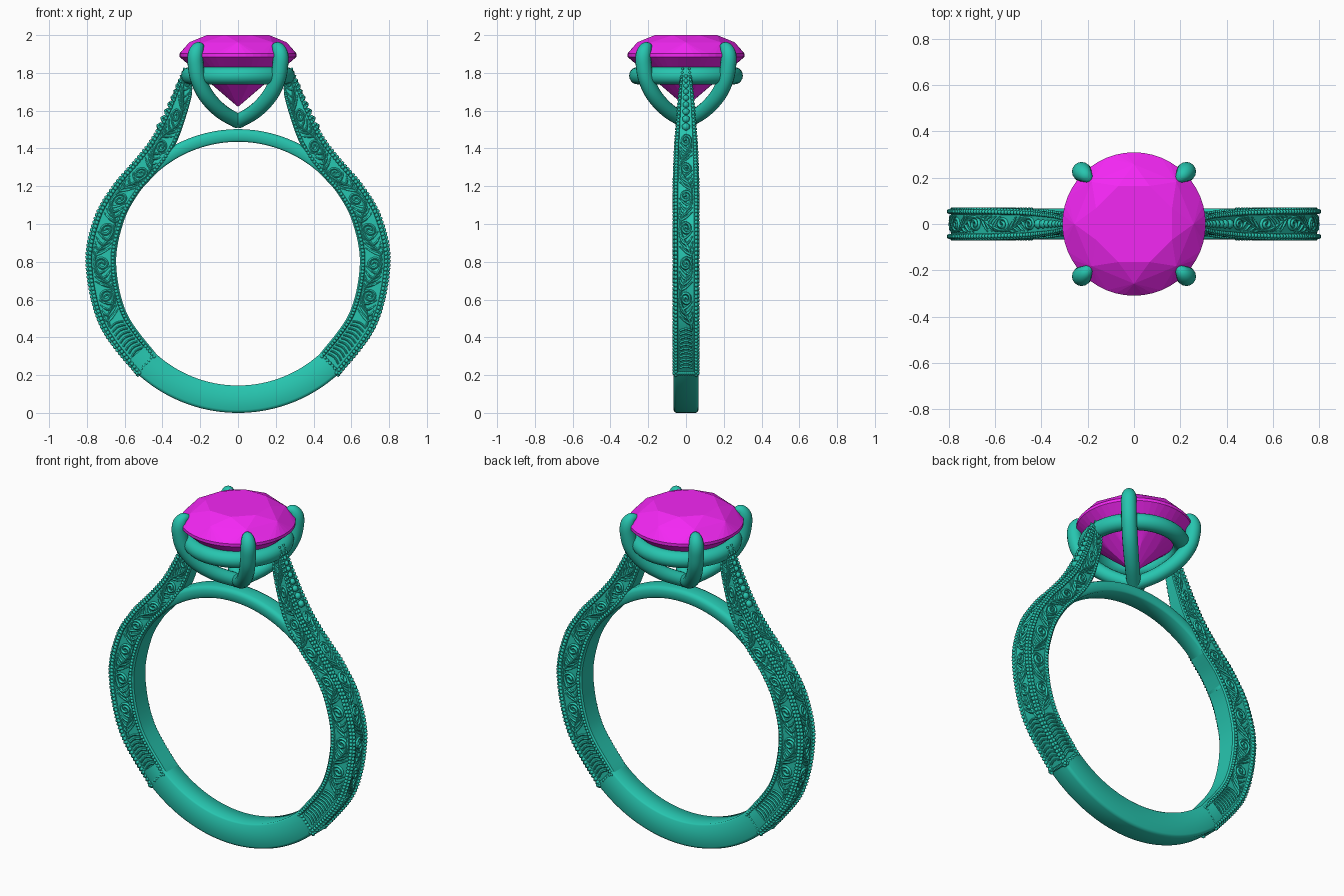
import bpy, bmesh, math
from mathutils import Vector as V, Matrix
from math import sin, cos, pi, radians

if "Cube" in bpy.data.objects:
    bpy.data.objects.remove(bpy.data.objects["Cube"])


def material(name, col):
    m = bpy.data.materials.new(name)
    m.diffuse_color = col
    m.use_nodes = True
    m.node_tree.nodes["Principled BSDF"].inputs["Base Color"].default_value = m.diffuse_color
    return m


METAL = material("teal_metal", (0.02, 0.56, 0.43, 1))
GEM = material("magenta_gem", (0.9, 0.02, 0.9, 1))
C = V((0, 0, 0.79))          # centre of the finger hole
R = 0.645                    # inner radius


def finish(name, bm, mat=METAL, angle=40, mirror=None):
    bmesh.ops.recalc_face_normals(bm, faces=bm.faces)
    me = bpy.data.meshes.new(name)
    bm.to_mesh(me)
    bm.free()
    ob = bpy.data.objects.new(name, me)
    bpy.context.collection.objects.link(ob)
    me.materials.append(mat)
    if angle:
        bpy.ops.object.select_all(action='DESELECT')
        ob.select_set(True)
        bpy.context.view_layer.objects.active = ob
        bpy.ops.object.shade_smooth_by_angle(angle=radians(angle))
    if mirror:
        mod = ob.modifiers.new("mirror", 'MIRROR')
        mod.use_axis = mirror
        mod.use_mirror_merge = False
    return ob


def loft(bm, rings, closed=False):
    vs = [[bm.verts.new(p) for p in r] for r in rings]
    n = len(rings[0])
    for a, b in zip(vs, vs[1:] + vs[:1] if closed else vs[1:]):
        for i in range(n):
            bm.faces.new((a[i], a[(i + 1) % n], b[(i + 1) % n], b[i]))
    if not closed:
        bm.faces.new(vs[0])
        bm.faces.new(vs[-1])


def tube(bm, pts, radii, sides=6, side=None):
    rings = []
    for i, p in enumerate(pts):
        t = (pts[min(i + 1, len(pts) - 1)] - pts[max(i - 1, 0)]).normalized()
        n = (side - t * side.dot(t)).normalized()
        b = t.cross(n)
        rings.append([p + (n * cos(a) + b * sin(a)) * radii[i]
                      for a in (2 * pi * k / sides for k in range(sides))])
    loft(bm, rings)


def smooth_path(pts, sub):
    """Catmull-Rom through equal-length tuples."""
    out = []
    for i in range(len(pts) - 1):
        a, b, c, d = (pts[max(0, min(len(pts) - 1, i + k))] for k in (-1, 0, 1, 2))
        for k in range(sub):
            t = k / sub
            out.append(tuple(0.5 * (2 * q + (r - p) * t + (2 * p - 5 * q + 4 * r - s) * t * t
                                    + (3 * q - p - 3 * r + s) * t ** 3)
                             for p, q, r, s in zip(a, b, c, d)))
    return out + [tuple(pts[-1])]


def arc_band(name, a0, a1, r0, r1, h, bev):
    # band around the finger hole with rounded outer edges
    sec = [(r0, h - .008), (r0 + .008, h), (r1 - bev, h), (r1 - bev * .3, h - bev * .3), (r1, h - bev)]
    sec += [(r, -y) for r, y in reversed(sec)]
    bm = bmesh.new()
    N = 64
    loft(bm, [[C + V((r * cos(a), y, r * sin(a))) for r, y in sec]
              for a in (radians(a0 + (a1 - a0) * i / N) for i in range(N + 1))])
    finish(name, bm, angle=50)


arc_band("plain_lower_shank", -138.5, -41.5 - 6, R, 0.79, .066, .016)
arc_band("bridge", 28, 152, R, 0.712, .055, .022)

# Engraved shoulder stations: inner x,z, outer x,z, half width
stations = [(.432, .311, .530, .203, .062), (.589, .528, .725, .465, .062), (.645, .79, .797, .79, .062),
            (.606, 1.01, .753, 1.03, .062), (.528, 1.16, .655, 1.20, .061), (.44, 1.262, .553, 1.32, .058),
            (.365, 1.36, .465, 1.43, .054), (.315, 1.455, .405, 1.535, .047), (.275, 1.57, .352, 1.65, .039),
            (.245, 1.68, .313, 1.75, .029), (.243, 1.75, .285, 1.82, .02)]
dense = smooth_path(stations, 16)
length = [0]
for p, q in zip(dense, dense[1:]):
    length.append(length[-1] + math.hypot(q[2] - p[2], q[3] - p[3]))
L = length[-1]


def station(s):
    """Inner point, outer point, direction, thickness, half width at length s."""
    s = max(0, min(L, s))
    i = max(k for k in range(len(dense) - 1) if length[k] <= s)
    f = (s - length[i]) / (length[i + 1] - length[i])
    x = [p + (q - p) * f for p, q in zip(dense[i], dense[i + 1])]
    a, b = V((x[0], 0, x[1])), V((x[2], 0, x[3]))
    return a, b, (b - a).normalized(), (b - a).length, x[4]


# Shoulder body with recessed panels
bm = bmesh.new()
rings = []
for i in range(101):
    a, b, d, w, h = station(L * i / 100)
    k, j = h / .062, w / .15
    e = .007 * k
    sec = [(0, h - .008 * k), (.008 * j, h), (.024 * j, h), (.028 * j, h - e), (w - .024 * j, h - e),
           (w - .02 * j, h), (w, h), (w, h - .015 * k), (w - e, h - .02 * k)]
    sec += [(u, -y) for u, y in reversed(sec)]
    rings.append([a + d * u + V((0, y, 0)) for u, y in sec])
loft(bm, rings)
finish("engraved_shoulders", bm, angle=35, mirror=(True, False, False))

# Milgrain bead rows along the panel edges
bm = bmesh.new()
n = int(L / .021)


def bead(p, r):
    bmesh.ops.create_icosphere(bm, subdivisions=1, radius=r, matrix=Matrix.Translation(p))


for i in range(n + 1):
    a, b, d, w, h = station(L * i / n)
    k, j = h / .062, w / .15
    r = .0055 + .0065 * k
    bead(b + d * .001 + V((0, -h + .008 * k, 0)), r)
    bead(b - d * .013 * j + V((0, -h, 0)), r)
    bead(a + d * .018 * j + V((0, -h, 0)), r * .9)
for i in range(7):            # beads across the lower end
    a, b, d, w, h = station(.008)
    bead(a.lerp(b, .1 + .8 * i / 6) + V((0, -h + .003, 0)), .011)
    bead(b + V((0, -h * i / 6, 0)), .011)
finish("milgrain_beads", bm, angle=80, mirror=(True, True, False))

# Graduated beads up the outer face, near the head
bm = bmesh.new()
s = L - .33
while s < L:
    a, b, d, w, h = station(s)
    bead(b - d * .004, h * .5)
    s += h * .95
finish("graduated_beads", bm, angle=80, mirror=(True, False, False))


def on_side(s, v):
    a, b, d, w, h = station(s)
    return (a + b) / 2 + d * v * w / .15 + V((0, -h + .006 * h / .062, 0))


def on_outer(s, v):
    a, b, d, w, h = station(s)
    return b - d * .005 + V((0, v * .8 * h / .062, 0))


def strokes(bm, place, line, r0, r1, side):
    N = len(line) - 1
    tube(bm, [place(*p) for p in line],
         [(r0 + (r1 - r0) * i / N) * (.55 + .45 * station(p[0])[4] / .062) for i, p in enumerate(line)], 6, side)


def scrollwork(bm, place, end, normal):
    # cross hatching in the lowest part
    for i in range(11):
        s = .04 + .025 * i
        strokes(bm, place, [(s + .012 * sin(pi * q / 4), -.04 + .02 * q) for q in range(5)], .006, .006, normal)
    # alternating S scrolls with curled ends and leaves
    s0, g = .47, 1
    while s0 < end:
        line = [(s0 - .17 + .17 * f, g * .037 * cos(pi * f)) for f in (i / 10 for i in range(10))]
        for i in range(25):
            f = i / 24
            ang, r = -pi / 2 + f * 3.1 * pi, .037 * (1 - .8 * f)
            line.append((s0 + r * cos(ang), g * r * sin(ang)))
        strokes(bm, place, line, .007, .010, normal)
        for q in range(4):
            base = s0 - .14 + .028 * q
            for t in (-1, 1):
                leaf = [(base + .045 * f, g * .037 * cos(pi * (base - s0 + .17) / .17) * (1 - f) + t * .043 * f ** .6)
                        for f in (0, .25, .5, .75, 1)]
                strokes(bm, place, leaf, .008, .003, normal)
        s0 += .19
        g = -g


bm = bmesh.new()
scrollwork(bm, on_side, L - .03, V((0, 1, 0)))
finish("side_scrollwork", bm, angle=60, mirror=(True, True, False))
bm = bmesh.new()
scrollwork(bm, on_outer, L - .33, V((.8, .1, .6)))
finish("outer_scrollwork", bm, angle=60, mirror=(True, False, False))

# Gallery ring under the stone
bpy.ops.mesh.primitive_torus_add(major_radius=.255, minor_radius=.046, major_segments=72,
                                 minor_segments=20, location=(0, 0, 1.785))
ring = bpy.context.object
ring.name = "gallery_ring"
ring.data.materials.append(METAL)
bpy.ops.object.shade_smooth()

# Four claws meeting in a V below the stone: x (= y), z, radius
claw = smooth_path([(0, 1.543, .038), (.09, 1.597, .04), (.165, 1.675, .042), (.21, 1.765, .042), (.225, 1.85, .042),
                    (.224, 1.90, .041), (.212, 1.93, .034), (.196, 1.937, .022), (.182, 1.932, .005)], 6)
bm = bmesh.new()
for sx in (-1, 1):
    for sy in (-1, 1):
        tube(bm, [V((sx * x, sy * x, z)) for x, z, r in claw], [r for x, z, r in claw], 16,
             V((-sy, sx, 0)).normalized() if sx == sy else V((1, 1, 0)).normalized())
finish("claws", bm, angle=60)

# Faceted round brilliant stone, as the hull of its facet corners
bm = bmesh.new()
for r, z, count, off in ((.178, 2.0, 8, .5), (.258, 1.962, 8, 0), (.31, 1.902, 48, 0), (.31, 1.885, 48, 0),
                         (.13, 1.725, 8, .5), (.0, 1.62, 1, 0)):
    for i in range(count):
        a = 2 * pi * (i + off) / count
        bm.verts.new((r * cos(a), r * sin(a), z))
bmesh.ops.convex_hull(bm, input=bm.verts)
bmesh.ops.dissolve_limit(bm, angle_limit=radians(1), verts=bm.verts, edges=bm.edges)
finish("gemstone", bm, GEM, angle=0)
